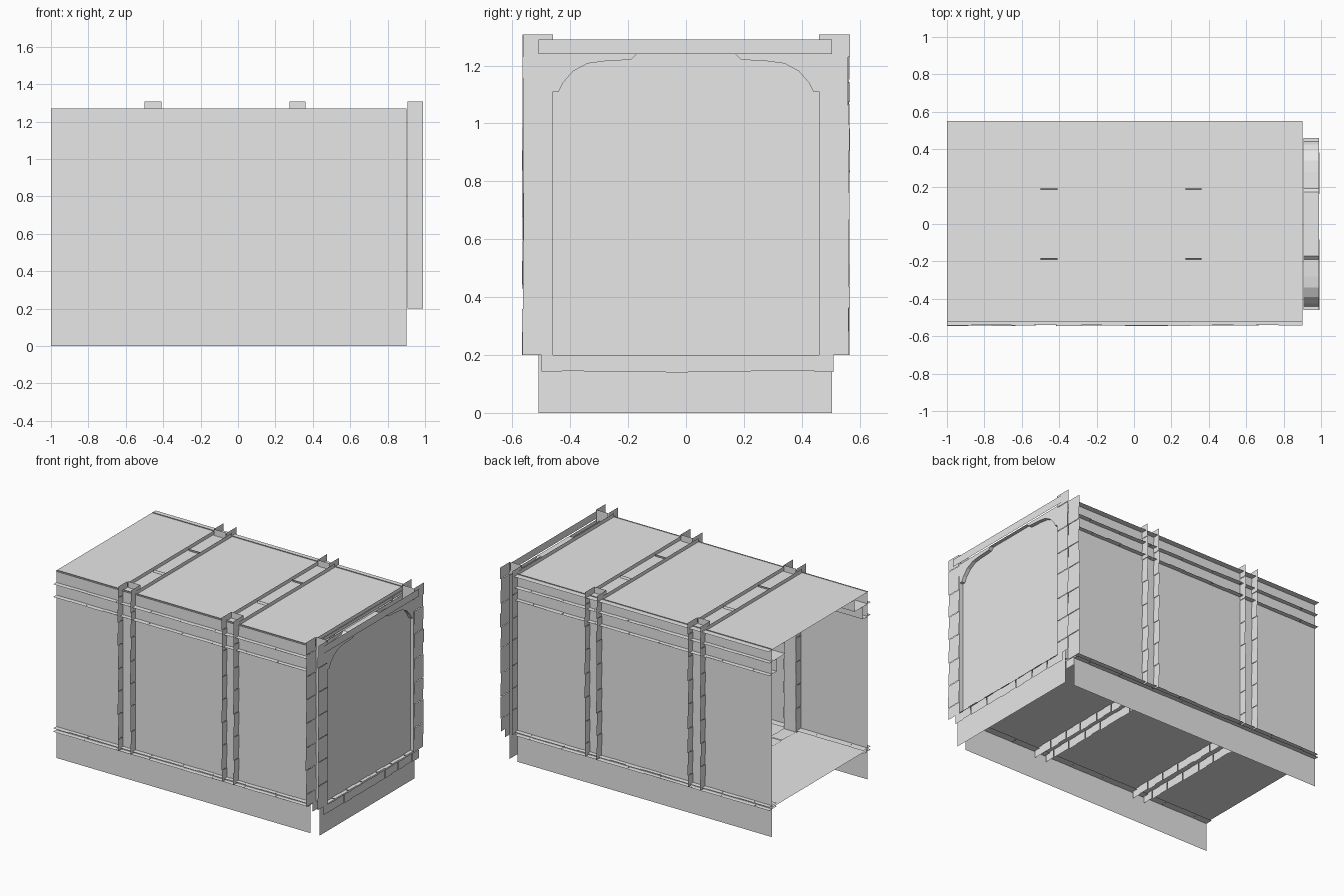
import bpy
import random

random.seed(4)
cube = bpy.data.objects.get("Cube")
if cube:
    bpy.data.objects.remove(cube, do_unlink=True)

GREY = (0.8, 0.8, 0.8, 1.0)
mat = bpy.data.materials.new("plain grey")
mat.use_nodes = True
mat.diffuse_color = GREY
mat.node_tree.nodes["Principled BSDF"].inputs["Base Color"].default_value = GREY

START, END = -1.0, 0.9      # tunnel length
WALL, INNER, OUTER = 0.51, 0.46, 0.563
FLOOR, ROOF, CAP = 0.2, 1.265, 1.307


def sheet(name, faces):
    """Make one object from a list of separate flat polygons."""
    verts, polys = [], []
    for f in faces:
        polys.append(range(len(verts), len(verts) + len(f)))
        verts += f
    mesh = bpy.data.meshes.new(name)
    mesh.from_pydata(verts, [], [list(p) for p in polys])
    mesh.materials.append(mat)
    obj = bpy.data.objects.new(name, mesh)
    bpy.context.collection.objects.link(obj)
    return obj


def x_plane(x, y0, y1, z0, z1):
    return [(x, y0, z0), (x, y1, z0), (x, y1, z1), (x, y0, z1)]


def y_plane(y, x0, x1, z0, z1):
    return [(x0, y, z0), (x1, y, z0), (x1, y, z1), (x0, y, z1)]


def z_plane(z, x0, x1, y0, y1):
    return [(x0, y0, z), (x1, y0, z), (x1, y1, z), (x0, y1, z)]


def blocks(place, start, end, inner, outer, size):
    """Row of stone faces with a ragged outer edge and slight steps in depth."""
    count = round((end - start) / size)
    cuts = [start + (end - start) * i / count for i in range(count + 1)]
    for i in range(1, count):
        cuts[i] += random.uniform(-0.1, 0.1) * size
    faces = []
    for i, (a, b) in enumerate(zip(cuts, cuts[1:])):
        edge = outer + random.uniform(-0.003, 0.003)
        depth = 0.003 * (i % 2)
        faces.append([place(a, inner, depth), place(b, inner, depth),
                      place(b, edge, depth), place(a, edge, depth)])
    return faces


# Shell
for side, label in ((-1, "front"), (1, "back")):
    sheet(label + "_wall", [y_plane(side * WALL, START, END, 0, 1.27)])
sheet("floor", [z_plane(FLOOR, START, END, -WALL, WALL)])
sheet("roof", [z_plane(ROOF, START, END, -0.52, 0.55)])

# Long ledges on both sides of each wall
for side, label in ((-1, "front"), (1, "back")):
    for z, name in ((0.19, "lower_base_ledge"), (0.212, "upper_base_ledge"),
                    (1.10, "lower_cornice_ledge"), (1.185, "upper_cornice_ledge")):
        inside = 0.37 if z > 1.15 else 0.46
        place = lambda a, w, d: (a, side * w, z + d * 0.3)
        sheet(label + "_" + name, blocks(place, START, END, inside, 0.542, 0.12))
    sheet(label + "_inner_cornice", [y_plane(side * 0.46, START, END, 1.10, 1.185),
                                     y_plane(side * 0.37, START, END, 1.185, ROOF)])

# Underside profile of the arch, from the column to the middle
HALF_ARCH = [(INNER, 1.11), (0.44, 1.11), (0.425, 1.14), (0.39, 1.18),
             (0.34, 1.207), (0.28, 1.215), (0.19, 1.22), (0.17, 1.24)]
ARCH = HALF_ARCH + [(-y, z) for y, z in reversed(HALF_ARCH)]


def ring(name, x0, x1):
    """Rib around the tunnel: two side sheets joined by an inner lining."""
    for x, direction, label in ((x0, -1, "rear"), (x1, 1, "fore")):
        faces = []
        for side in (-1, 1):
            upright = lambda a, w, d: (x + direction * d, side * w, a)
            faces += blocks(upright, FLOOR, CAP, INNER, OUTER, 0.079)
            # arch corner fill
            pts = [(x, side * y, z) for y, z in HALF_ARCH]
            faces.append(pts + [(x, side * INNER, 1.24)])
        sill = lambda a, w, d: (x + direction * d, a, w)
        faces += blocks(sill, -0.5, 0.51, FLOOR, 0.143, 0.072)
        faces.append(x_plane(x + direction * 0.01, -WALL, 0.505, 1.24, 1.29))
        sheet(name + "_" + label + "_face", faces)

    lining = [y_plane(s * INNER, x0, x1, FLOOR, CAP) for s in (-1, 1)]
    lining += [[(x0, a[0], a[1]), (x1, a[0], a[1]), (x1, b[0], b[1]), (x0, b[0], b[1])]
               for a, b in zip(ARCH, ARCH[1:])]
    floor_strip = lambda a, w, d: (w, a, FLOOR + 0.004 + d)
    lining += blocks(floor_strip, -INNER, INNER, x0, x1, 0.08)
    sheet(name + "_lining", lining)


ring("first_rib", -0.5, -0.41)
ring("second_rib", 0.275, 0.36)
ring("portal", 0.905, 0.99)

# Small spacers between the roof strips
for name, x0, x1 in (("first", -0.5, -0.41), ("second", 0.275, 0.36)):
    sheet(name + "_roof_spacers",
          [[(x0, s * 0.192, 1.255), (x1, s * 0.192, 1.255),
            (x1, s * 0.184, 1.28), (x0, s * 0.184, 1.28)] for s in (-1, 1)])

# Panel closing the portal, running down to the ground
sheet("end_panel", [x_plane(0.965, -WALL, 0.505, 0, 1.24)])
